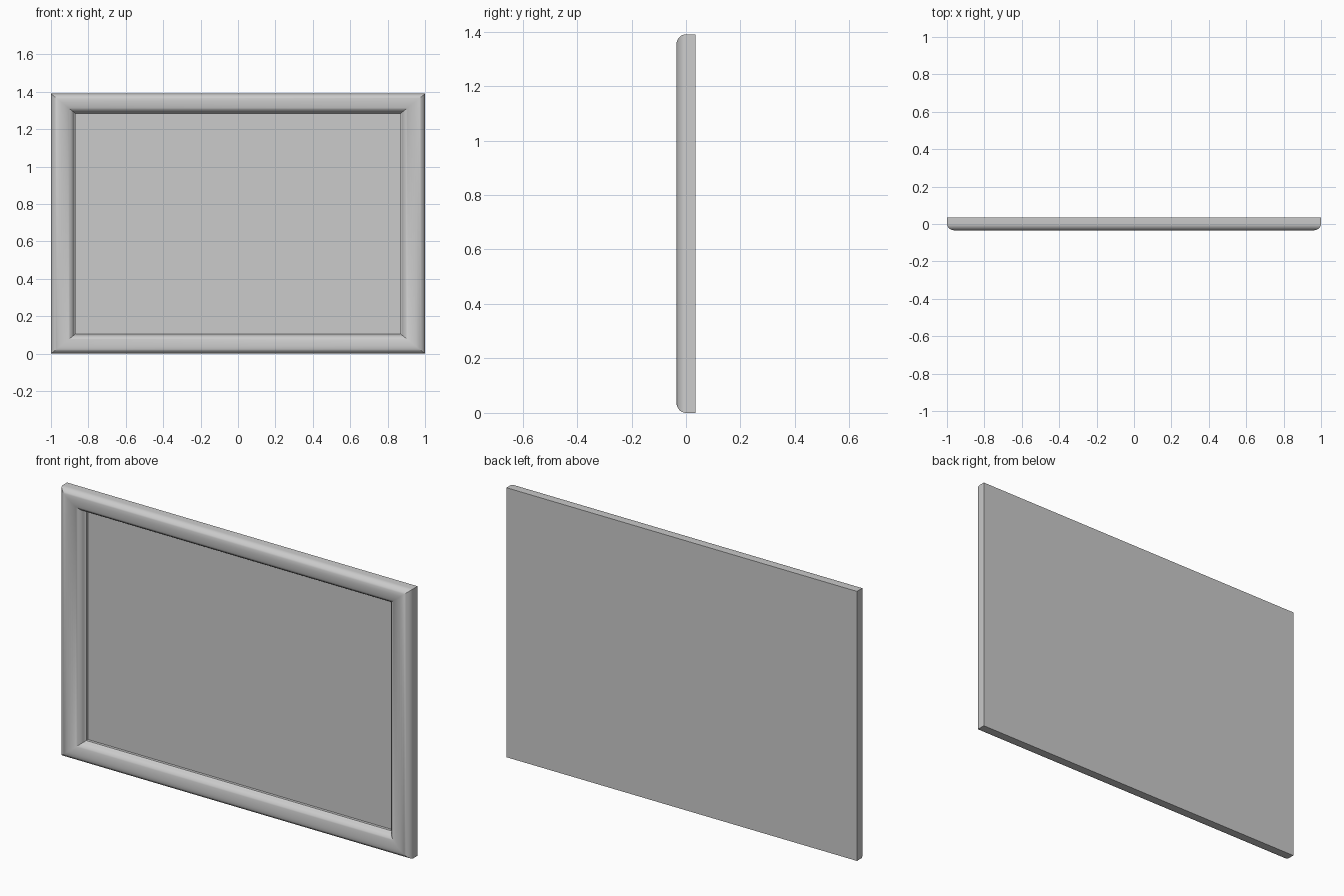
import bpy, bmesh, math

if "Cube" in bpy.data.objects:
    bpy.data.objects.remove(bpy.data.objects["Cube"])

W, H = 1.0, 1.39          # half width, full height
BX, BZ = 0.13, 0.105      # moulding width on the sides and on top/bottom
BACK, PANEL = 0.035, 0.02


def new_object(name, bm):
    bmesh.ops.recalc_face_normals(bm, faces=bm.faces)
    me = bpy.data.meshes.new(name)
    bm.to_mesh(me)
    bm.free()
    ob = bpy.data.objects.new(name, me)
    bpy.context.collection.objects.link(ob)
    return ob


# Moulding cross-section: (fraction from outer to inner edge, depth y)
profile = [(0.0, BACK), (0.0, 0.0)]
for i in range(1, 9):                       # rounded outer shoulder
    a = math.radians(90 * i / 8)
    profile.append((0.36 * (1 - math.cos(a)), -0.035 * math.sin(a)))
for i in range(1, 11):                      # long crown falling to the inside
    a = math.radians(80 * i / 10)
    profile.append((0.36 + 0.57 * math.sin(a), -0.035 + 0.035 * (1 - math.cos(a))))
profile += [(0.945, 0.0), (0.97, 0.004), (1.0, 0.006), (1.0, BACK)]

# Mitred frame: one rectangle of corners per profile point
bm = bmesh.new()
loops = []
for t, y in profile:
    x, z0, z1 = W - t * BX, t * BZ, H - t * BZ
    loops.append([bm.verts.new(p) for p in
                  ((-x, y, z0), (x, y, z0), (x, y, z1), (-x, y, z1))])
for a, b in zip(loops, loops[1:] + loops[:1]):
    for k in range(4):
        n = (k + 1) % 4
        bm.faces.new((a[k], a[n], b[n], b[k]))
frame = new_object("frame_moulding", bm)
bpy.context.view_layer.objects.active = frame
frame.select_set(True)
bpy.ops.object.shade_smooth_by_angle(angle=math.radians(30))

# Flat panel filling the opening, flush with the back
bm = bmesh.new()
bmesh.ops.create_cube(bm, size=1)
bmesh.ops.scale(bm, verts=bm.verts, vec=(2 * (W - BX), BACK - PANEL, H - 2 * BZ))
bmesh.ops.translate(bm, verts=bm.verts, vec=(0, (BACK + PANEL) / 2, H / 2))
new_object("picture_panel", bm)
